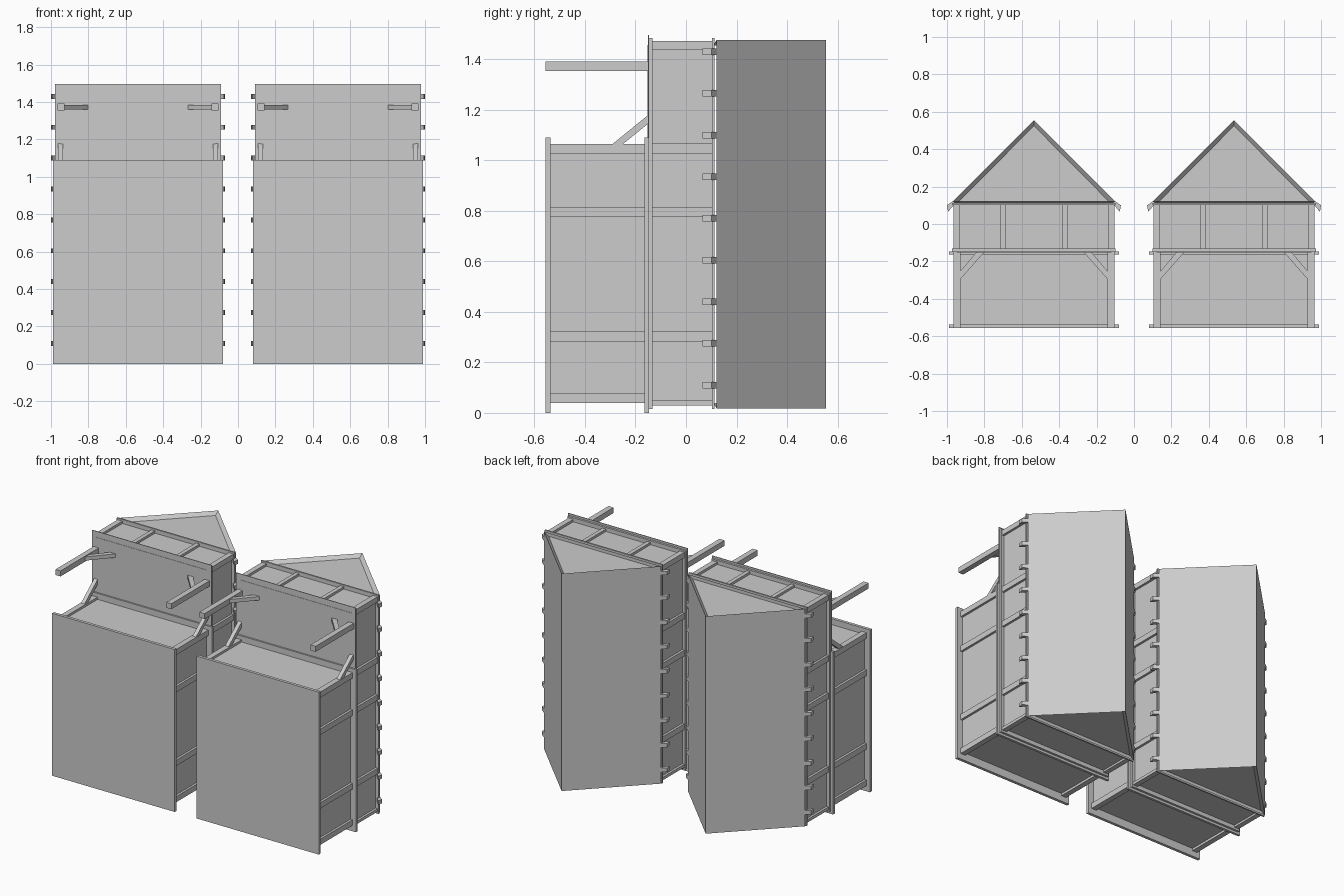
import bpy

if "Cube" in bpy.data.objects:
    bpy.data.objects.remove(bpy.data.objects["Cube"])

grey = bpy.data.materials.new("plaster_grey")
grey.diffuse_color = (0.604, 0.604, 0.604, 1)
grey.use_nodes = True
grey.node_tree.nodes["Principled BSDF"].inputs["Base Color"].default_value = grey.diffuse_color

HOUSE_X = (-0.535, 0.535)


def add_part(name, solids):
    """Make one object per house from a list of (verts, faces) solids."""
    verts, faces = [], []
    for v, f in solids:
        n = len(verts)
        verts += v
        faces += [[i + n for i in face] for face in f]
    mesh = bpy.data.meshes.new(name)
    mesh.from_pydata(verts, [], faces)
    mesh.materials.append(grey)
    # consistent outward normals
    import bmesh
    bm = bmesh.new()
    bm.from_mesh(mesh)
    bmesh.ops.recalc_face_normals(bm, faces=bm.faces)
    bm.to_mesh(mesh)
    bm.free()
    for side, x in zip(("left", "right"), HOUSE_X):
        obj = bpy.data.objects.new(f"{side}_{name}", mesh)
        obj.location.x = x
        bpy.context.collection.objects.link(obj)


def prism(profile, a, b, place):
    """Extrude a 2D profile from a to b; place(u, v, w) gives x, y, z."""
    n = len(profile)
    verts = [place(u, v, w) for w in (a, b) for u, v in profile]
    faces = [list(range(n)), list(range(n, 2 * n))]
    faces += [[i, (i + 1) % n, n + (i + 1) % n, n + i] for i in range(n)]
    return verts, faces


def box(x0, x1, y0, y1, z0, z1):
    return prism([(x0, y0), (x1, y0), (x1, y1), (x0, y1)], z0, z1,
                 lambda u, v, w: (u, v, w))


def both(solids):
    """Add the mirror image of each solid across the house centre line."""
    return solids + [([(-x, y, z) for x, y, z in v], f) for v, f in solids]


# Floor plates
add_part("ground_floor_plate", [box(-.455, .455, -.557, -.537, 0, 1.09)])
add_part("lower_ceiling_plate", [box(-.455, .455, -.164, -.147, 0, 1.09)])
add_part("upper_floor_plate", [box(-.444, .444, -.151, -.146, .016, 1.497),
                               box(-.437, .437, -.146, -.132, .016, 1.484)])
add_part("eaves_plate", [box(-.437, .437, .102, .113, .016, 1.484)])

# Wall cores, set back behind the timber posts
add_part("lower_walls", [box(-.415, .415, -.54, -.16, .055, 1.05)])
add_part("upper_walls", [box(-.415, .415, -.153, .11, .044, 1.457)])

# Lower storey posts: corners are square, the others are shallow
lower = [box(.393, .4305, -.54, -.16, z, z + .038) for z in (.039, 1.027)]
lower += [box(.41, .4305, -.54, -.16, z, z + .039) for z in (.283, .777)]
add_part("lower_posts", both(lower))

# Upper storey posts, with two extra on the porch end
upper = [box(.395, .4305, -.14, .108, a, b) for a, b in ((.03, .05), (1.437, 1.473))]
upper += [box(.41, .4305, -.14, .108, z, z + .039) for z in (.283, .777, 1.027)]
upper += [box(.152, .179, -.14, .108, 1.445, 1.473)]
add_part("upper_posts", both(upper))

# Free-standing porch posts with braces across the width
add_part("porch_posts", both([box(.393, .4305, -.557, -.148, 1.354, 1.391)]))
add_part("porch_braces", both([prism(
    [(.395, -.297), (.395, -.254), (.307, -.15), (.265, -.15)], 1.36, 1.385,
    lambda u, v, w: (u, v, w))]))

# Wall braces reaching out below the overhang
add_part("wall_braces", both([prism(
    [(-.297, 1.06), (-.255, 1.06), (-.148, 1.147), (-.148, 1.181)], .401, .427,
    lambda u, v, w: (w, u, v))]))

# Rafter tails along the eaves
tails = [prism([(.415, .128), (.434, .122), (.465, .1), (.459, .066), (.425, .104)],
               .097 + i * .165, .123 + i * .165, lambda u, v, w: (u, v, w))
         for i in range(9)]
add_part("rafter_tails", both(tails))

# Roof: outer slopes flare past the recessed gables
rings = []
for z, half, eave, ridge in ((.04, .413, .108, .525), (.018, .434, .121, .555),
                             (1.477, .434, .121, .555), (1.455, .413, .108, .525)):
    rings += [(-half, eave, z), (half, eave, z), (0, ridge, z)]
roof_faces = [[0, 1, 2], [9, 10, 11]]
for r in (0, 3, 6):
    roof_faces += [[r + i, r + (i + 1) % 3, r + 3 + (i + 1) % 3, r + 3 + i]
                   for i in range(3)]
add_part("roof", [(rings, roof_faces)])
